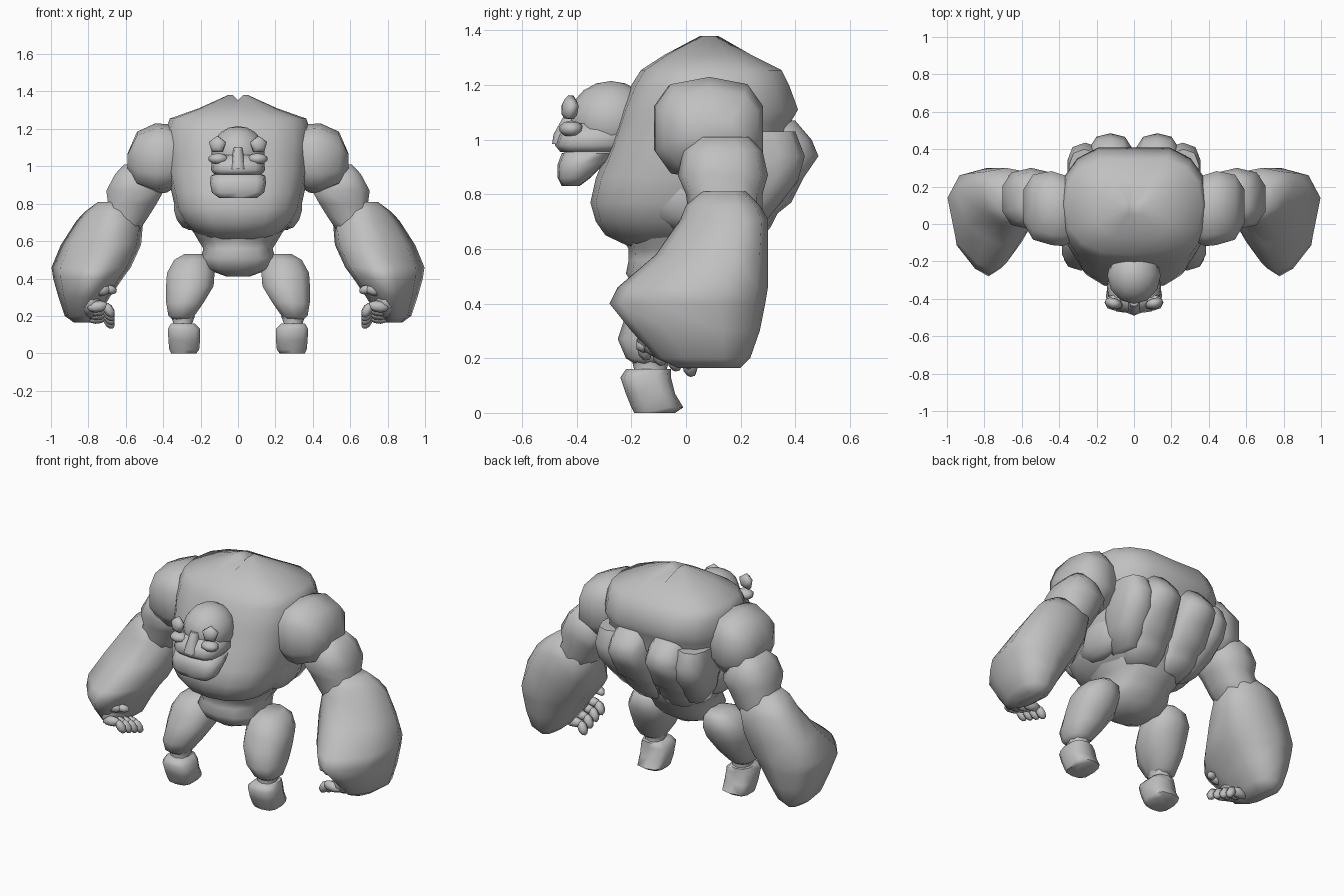
import bpy, bmesh, math
from mathutils import Vector, Matrix

skin = bpy.data.materials.new("grey_skin")
skin.diffuse_color = (0.53, 0.53, 0.53, 1)


def finish(bm, name, angle=60):
    bmesh.ops.recalc_face_normals(bm, faces=bm.faces[:])
    me = bpy.data.meshes.new(name)
    bm.to_mesh(me)
    bm.free()
    me.materials.append(skin)
    ob = bpy.data.objects.new(name, me)
    bpy.context.collection.objects.link(ob)
    bpy.ops.object.select_all(action='DESELECT')
    ob.select_set(True)
    bpy.context.view_layer.objects.active = ob
    bpy.ops.object.shade_smooth_by_angle(angle=math.radians(angle))
    return ob


def loft(name, rings, axis='z', n=10, p=2.4, side=1, crease=0.0, wedge=0.0):
    """Rings are (t, a0, a1, b0, b1): extents of a rounded section at t.
    crease dents the middle of the back and top, wedge narrows the front."""
    bm = bmesh.new()
    loops = []
    for k, (t, a0, a1, b0, b1) in enumerate(rings):
        loop = []
        for i in range(n):
            w = 2 * math.pi * (i + (0 if n % 4 == 0 else 0.5)) / n
            c, s = math.cos(w), math.sin(w)
            u = math.copysign(abs(c) ** (2 / p), c) if abs(c) > 1e-6 else 0
            v = math.copysign(abs(s) ** (2 / p), s) if abs(s) > 1e-6 else 0
            a = (a0 + a1) / 2 + u * (a1 - a0) / 2
            b = (b0 + b1) / 2 + v * (b1 - b0) / 2
            if v < 0:
                pull = -0.5 if u < -0.1 else 0.25 if u < 0.1 else 1
                a += pull * wedge * v * (a1 - a0)
            top = 0
            if crease and u == 0:
                if v > 0:
                    b -= crease
                if k == len(rings) - 1:
                    top = crease * 1.3
            co = {'z': (a, b, t - top), 'x': (t, a, b), 'y': (a, t, b)}[axis]
            loop.append(bm.verts.new((co[0] * side, co[1], co[2])))
        loops.append(loop)
    for l0, l1 in zip(loops, loops[1:]):
        for i in range(n):
            j = (i + 1) % n
            bm.faces.new((l0[i], l0[j], l1[j], l1[i]))
    bm.faces.new(loops[0])
    end = loops[-1]
    if crease:
        q = n // 4
        bm.faces.new(end[q:3 * q + 1])
        bm.faces.new(end[3 * q:] + end[:q + 1])
    else:
        bm.faces.new(end)
    return finish(bm, name)


def blob(name, c, r, side=1, u=10, v=7, aim=None):
    """Low ellipsoid; aim turns its local z axis to a direction."""
    bm = bmesh.new()
    bmesh.ops.create_uvsphere(bm, u_segments=u, v_segments=v, radius=1)
    rot = Vector(aim).to_track_quat('Z', 'Y').to_matrix().to_4x4() if aim else Matrix()
    m = Matrix.Translation(c) @ rot @ Matrix.Diagonal((*r, 1))
    bm.transform(Matrix.Diagonal((side, 1, 1, 1)) @ m)
    return finish(bm, name)


def bone(name, a, b, r, side):
    a, b = Vector(a), Vector(b)
    blob(name, (a + b) / 2, (r, r, (b - a).length / 2 + r * 0.5), side, 6, 5, b - a)


# Torso with a crease along the spine
loft("torso", [
    (.61, -.17, .17, -.21, .22), (.65, -.24, .24, -.295, .27),
    (.70, -.295, .295, -.33, .30), (.77, -.335, .335, -.35, .33),
    (.86, -.355, .355, -.33, .36), (.97, -.38, .38, -.285, .39),
    (1.06, -.385, .385, -.255, .40), (1.11, -.395, .395, -.24, .43),
    (1.20, -.385, .385, -.20, .395), (1.255, -.365, .365, -.165, .365),
    (1.31, -.21, .21, -.08, .25), (1.38, -.055, .055, .05, .12)],
    n=16, p=2.6, crease=.02)
loft("pelvis", [
    (.41, -.06, .06, -.12, .04), (.45, -.17, .17, -.18, .10),
    (.51, -.20, .20, -.22, .16), (.56, -.185, .185, -.21, .20),
    (.60, -.21, .21, -.21, .23), (.65, -.24, .24, -.24, .25)], n=12)

# Head
blob("skull", (0, -.275, 1.07), (.145, .155, .145), u=12, v=9)
loft("upper_lip", [(.955, -.125, .125, -.46, -.22), (.98, -.145, .145, -.48, -.2),
                   (1.02, -.14, .14, -.465, -.2), (1.06, -.11, .11, -.43, -.2)], p=3.2, n=12)
loft("jaw", [(.83, -.10, .10, -.455, -.39), (.86, -.14, .14, -.47, -.35),
             (.91, -.15, .15, -.47, -.30), (.95, -.145, .145, -.455, -.25),
             (.96, -.12, .12, -.43, -.25)], p=3.4, n=12)
loft("neck", [(.90, -.10, .10, -.29, -.1), (1.0, -.13, .13, -.33, -.1),
              (1.12, -.13, .13, -.33, -.1)])
loft("nose", [(.985, -.045, .045, -.49, -.38), (1.02, -.035, .035, -.485, -.38),
              (1.10, -.025, .025, -.44, -.38)], n=8)

for s in (1, -1):
    # Face details
    blob("brow", (.11, -.425, 1.115), (.05, .05, .03), s, 5, 5, (.3, -1, .1))
    blob("cheek", (.105, -.42, 1.04), (.055, .045, .03), s, 8, 5)

    # Back muscles hanging below the upper back
    loft("back_muscle", [(.61, .01, .18, .08, .25), (.68, -.01, .23, .08, .31),
                         (.73, -.01, .235, .1, .335), (.77, -.01, .25, .1, .385),
                         (.86, -.01, .26, .1, .43), (.94, .0, .25, .1, .485),
                         (1.0, .01, .24, .1, .46), (1.07, .03, .22, .1, .40)],
         n=12, p=2.8, side=s)
    loft("side_back_muscle", [(.66, .15, .27, .1, .26), (.76, .14, .33, .1, .34),
                              (.85, .15, .355, .1, .41), (.94, .16, .36, .1, .435),
                              (1.03, .18, .35, .1, .40)], p=2.8, side=s)
    blob("rib_muscle", (.26, .04, .80), (.09, .20, .14), s)

    # Arm
    loft("shoulder", [(.28, -.08, .24, .92, 1.18), (.38, -.125, .27, .86, 1.225),
                      (.44, -.12, .29, .85, 1.23), (.54, -.09, .27, .89, 1.185),
                      (.59, .0, .19, .98, 1.07)], 'x', p=2.8, side=s)
    loft("upper_arm", [(1.01, .52, .61, .05, .23), (.96, .45, .66, -.01, .28),
                       (.87, .39, .71, -.03, .30), (.80, .43, .70, .0, .28),
                       (.72, .48, .74, .01, .28), (.62, .55, .72, .04, .24)], p=2.6, side=s)
    loft("forearm", [(.81, .62, .75, .06, .22), (.76, .54, .82, .0, .27),
                     (.71, .50, .87, -.02, .30), (.58, .51, .955, -.11, .30),
                     (.46, .565, 1.005, -.25, .30), (.40, .61, .995, -.28, .29),
                     (.30, .68, .965, -.20, .27), (.20, .74, .93, -.11, .235),
                     (.165, .79, .88, -.03, .20)], n=10, p=2.7, side=s, wedge=.25)
    blob("palm", (.79, -.05, .28), (.065, .13, .09), s)

    # Curled fingers and thumb
    for i in range(4):
        y, z = -.155 + .055 * i, .225 - .02 * i
        bone("finger_base", (.79, y, z + .02), (.71, y, z + .03), .032, s)
        bone("finger_tip", (.705, y, z + .03), (.675, y + .01, z - .02), .028, s)
    bone("thumb_base", (.77, -.15, .34), (.70, -.15, .34), .035, s)
    bone("thumb_tip", (.70, -.15, .345), (.66, -.13, .335), .025, s)

    # Leg
    loft("thigh", [(.53, .18, .29, -.08, .07), (.50, .14, .345, -.15, .10),
                   (.43, .12, .385, -.19, .10), (.36, .125, .39, -.22, .07),
                   (.27, .18, .388, -.25, .02), (.20, .23, .375, -.22, -.04),
                   (.175, .26, .34, -.18, -.08)], side=s)
    loft("ankle", [(.20, .23, .36, -.20, -.06), (.16, .245, .345, -.19, -.07),
                   (.13, .23, .36, -.20, -.06)], n=8, side=s)
    loft("foot", [(.0, .22, .36, -.19, -.04), (.02, .205, .37, -.20, -.01),
                  (.07, .20, .375, -.22, -.04), (.13, .20, .378, -.24, -.055),
                  (.16, .23, .36, -.22, -.055)], n=10, p=3, side=s)
